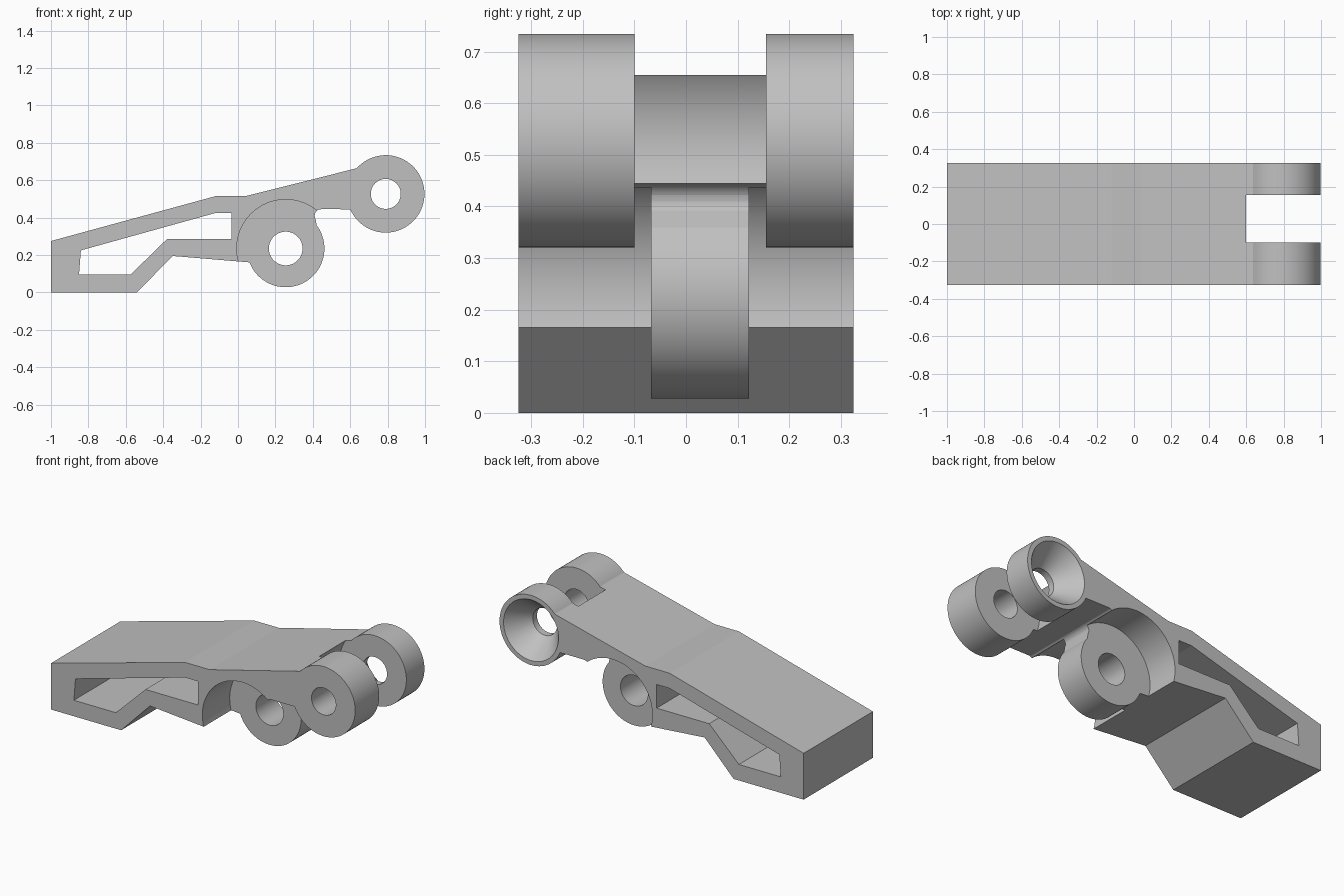
import bpy
import bmesh
from math import sin, cos, radians

if "Cube" in bpy.data.objects:
    bpy.data.objects.remove(bpy.data.objects["Cube"])

HALF = 0.325                 # half width of the arm
PIVOT = (0.255, 0.235)       # middle boss centre (x, z)
EAR = (0.79, 0.527)          # fork ear centre (x, z)
BOSS_R = 0.207

grey = bpy.data.materials.new("plain grey")
grey.use_nodes = True
colour = (0.53, 0.53, 0.53, 1)
grey.diffuse_color = colour
grey.node_tree.nodes["Principled BSDF"].inputs["Base Color"].default_value = colour


def arc(centre, r, start, end, n=64):
    """Points on an arc in the x-z plane, angles in degrees."""
    angles = [radians(start + (end - start) * i / n) for i in range(n + 1)]
    return [(centre[0] + r * cos(a), centre[1] + r * sin(a)) for a in angles]


def loft(name, sections):
    """Solid through matching x-z outlines, each given as (y, outline)."""
    bm = bmesh.new()
    rings = [[bm.verts.new((x, y, z)) for x, z in pts] for y, pts in sections]
    n = len(rings[0])
    for a, b in zip(rings, rings[1:]):
        for i in range(n):
            j = (i + 1) % n
            bm.faces.new((a[i], a[j], b[j], b[i]))
    bm.faces.new(rings[0])
    bm.faces.new(rings[-1])
    bmesh.ops.recalc_face_normals(bm, faces=bm.faces)
    mesh = bpy.data.meshes.new(name)
    bm.to_mesh(mesh)
    bm.free()
    mesh.materials.append(grey)
    obj = bpy.data.objects.new(name, mesh)
    bpy.context.collection.objects.link(obj)
    return obj


def cylinder(name, centre, y0, y1, r0, r1=None):
    """Cylinder or cone lying along y."""
    return loft(name, [(y0, arc(centre, r0, 0, 354.375, 63)),
                       (y1, arc(centre, r1 or r0, 0, 354.375, 63))])


# Arm side profile, with both bosses and the small relief notch
outline = [(-1, 0), (-0.54, 0), (-0.35, 0.195)]
outline += arc(PIVOT, BOSS_R, 201, 397)
outline += arc((0.445, 0.41), 0.035, 210, 90, 12)
outline += arc(EAR, BOSS_R, 203.4, 498.5)
outline += [(0.04, 0.515), (-0.12, 0.515), (-1, 0.275)]
arm = loft("lever_arm", [(-HALF, outline), (HALF, outline)])

# Window through the foot
window = [(-0.85, 0.095), (-0.575, 0.095), (-0.38, 0.285), (-0.035, 0.285),
          (-0.035, 0.425), (-0.12, 0.425), (-0.84, 0.225)]

cutters = [
    loft("window_cutter", [(-0.5, window), (0.5, window)]),
    # Clearance on both sides of the middle boss
    cylinder("front_recess_cutter", PIVOT, -0.5, -0.068, 0.262),
    cylinder("back_recess_cutter", PIVOT, 0.122, 0.5, 0.262),
    # Gap between the fork ears
    cylinder("fork_gap_cutter", EAR, -0.1, 0.155, 0.23),
    # Pin holes
    cylinder("middle_hole_cutter", PIVOT, -0.5, 0.5, 0.09),
    cylinder("ear_hole_cutter", EAR, -0.5, 0.5, 0.08),
    # Conical seat in the back ear
    cylinder("cone_seat_cutter", EAR, 0.195, 0.335, 0.08, 0.188),
]

bpy.ops.object.select_all(action="DESELECT")
bpy.context.view_layer.objects.active = arm
arm.select_set(True)
for cutter in cutters:
    cutter.hide_render = True
    mod = arm.modifiers.new(cutter.name, "BOOLEAN")
    mod.operation = "DIFFERENCE"
    mod.solver = "EXACT"
    mod.object = cutter
    bpy.ops.object.modifier_apply(modifier=mod.name)
    bpy.data.objects.remove(cutter)

bpy.ops.object.shade_smooth_by_angle(angle=radians(10))
